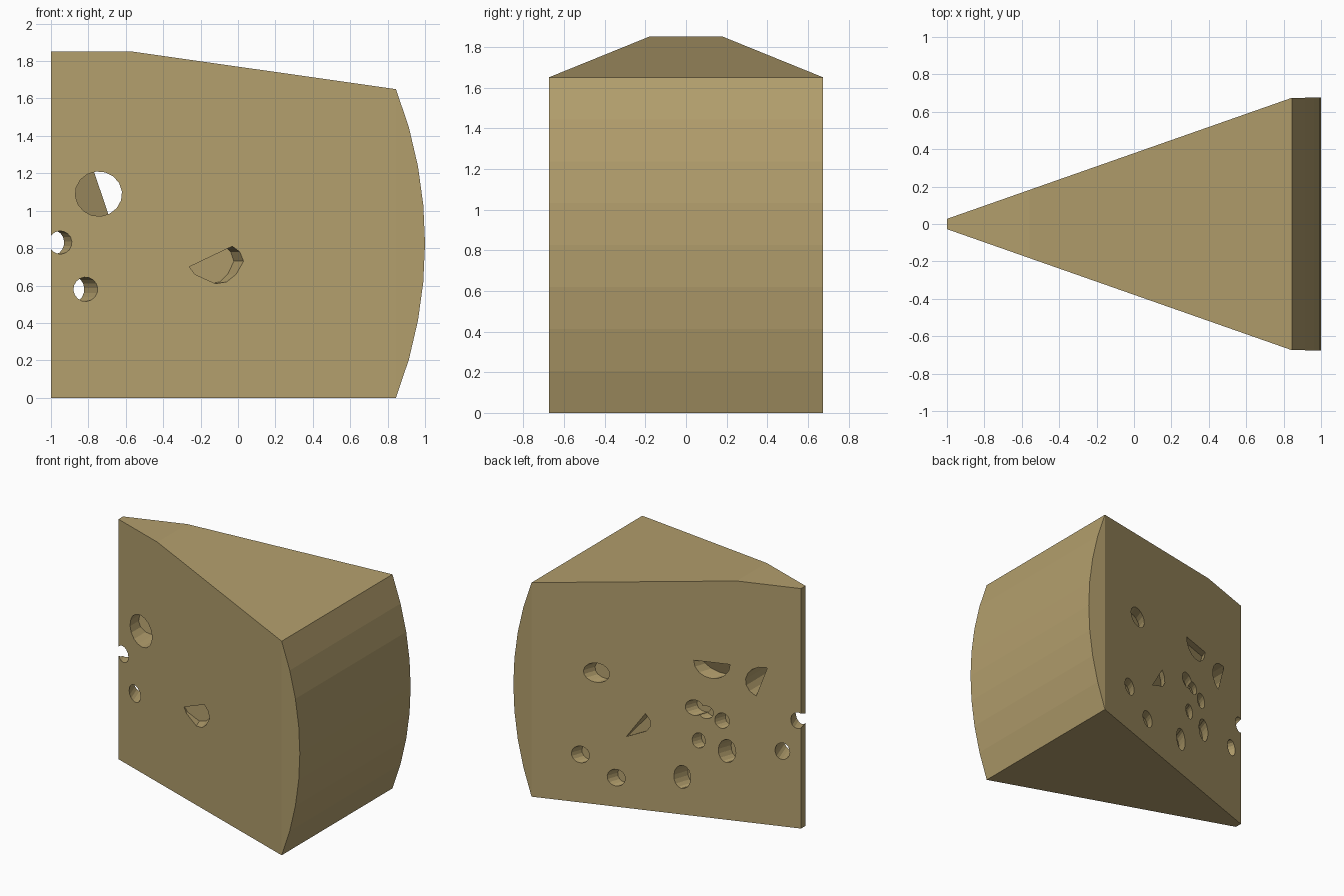
import bpy, bmesh, math

if "Cube" in bpy.data.objects:
    bpy.data.objects.remove(bpy.data.objects["Cube"])

SLOPE = (0.675 - 0.0275) / 1.845      # widening of the wedge along x


def half_width(x):
    return min(0.675, 0.0275 + (x + 1) * SLOPE)


cheese = bpy.data.materials.new("cheese_tan")
cheese.diffuse_color = (0.45, 0.345, 0.152, 1)
cheese.use_nodes = True
cheese.node_tree.nodes["Principled BSDF"].inputs["Base Color"].default_value = cheese.diffuse_color


def make_object(name, bm):
    bmesh.ops.recalc_face_normals(bm, faces=bm.faces)
    mesh = bpy.data.meshes.new(name)
    bm.to_mesh(mesh)
    bm.free()
    mesh.materials.append(cheese)
    ob = bpy.data.objects.new(name, mesh)
    bpy.context.collection.objects.link(ob)
    return ob


# Wedge: side profile spread to the tapering width, with a bulging rind
R = 2.27
arc = []
for i in range(9):
    z = 1.65 * i / 8
    arc.append((1 - R + math.sqrt(R * R - (z - 0.825) ** 2), z))
profile = [(-1, 0)] + arc + [(-0.56, 1.85), (-1, 1.85)]
bm = bmesh.new()
left = [bm.verts.new((x, -half_width(x), z)) for x, z in profile]
right = [bm.verts.new((x, half_width(x), z)) for x, z in profile]
n = len(profile)
for i in range(n):
    j = (i + 1) % n
    bm.faces.new((left[i], left[j], right[j], right[i]))
for side in (left, right):
    bm.faces.new(side[1:10])                            # rind end
    bm.faces.new([side[0], side[1]] + side[9:])         # cut face
wedge = make_object("cheese_wedge", bm)


# Hole cutter: outline on a cut face, pushed in; the floor may slope
def drill(side, outline, depth, gx=0.0, gz=0.0, lean=True):
    a = math.atan(SLOPE) if lean else 0.0
    cx = sum(p[0] for p in outline) / len(outline)
    cz = sum(p[1] for p in outline) / len(outline)
    bm = bmesh.new()

    def point(x, z, d):
        y = 0.0275 + (x + 1) * SLOPE - d * math.cos(a)
        return bm.verts.new((x - d * math.sin(a), side * y, z))

    outer = [point(x, z, -0.04) for x, z in outline]
    inner = [point(x, z, max(0.004, depth + gx * (x - cx) + gz * (z - cz)))
             for x, z in outline]
    bm.faces.new(outer)
    bm.faces.new(inner)
    k = len(outline)
    for i in range(k):
        j = (i + 1) % k
        bm.faces.new((outer[i], outer[j], inner[j], inner[i]))
    bmesh.ops.triangulate(bm, faces=bm.faces)
    cutter = make_object("hole_cutter", bm)
    cutter.hide_render = True
    mod = wedge.modifiers.new("hole", 'BOOLEAN')
    mod.operation = 'DIFFERENCE'
    mod.solver = 'EXACT'
    mod.object = cutter
    bpy.context.view_layer.objects.active = wedge
    bpy.ops.object.modifier_apply(modifier=mod.name)
    bpy.data.objects.remove(cutter)


def oval(x, z, rx, rz=None):
    rz = rz or rx
    return [(x + rx * math.cos(math.tau * i / 16 + 0.1),
             z + rz * math.sin(math.tau * i / 16 + 0.1)) for i in range(16)]


# Front face: half-through hole, tip notch, round tunnel, sloping pocket
drill(-1, oval(-0.745, 1.09, 0.125, 0.12), 0.2295, 1.0, 0.1, lean=False)
drill(-1, oval(-0.95, 0.83, 0.062), 0.3)
drill(-1, oval(-0.815, 0.58, 0.065), 0.35)
drill(-1, [(-0.26, 0.70), (-0.23, 0.66), (-0.12, 0.61), (-0.06, 0.62),
           (-0.01, 0.66), (0.03, 0.73), (0.01, 0.78), (-0.03, 0.81)],
      0.10, 0.5, 0.0)

# Back face: small round pockets
for x, z, rx, rz, depth in [
        (0.40, 1.015, 0.09, 0.075, 0.10), (0.51, 0.37, 0.062, 0.065, 0.09),
        (0.265, 0.224, 0.062, 0.065, 0.09), (-0.187, 0.29, 0.058, 0.09, 0.12),
        (-0.27, 0.835, 0.062, 0.06, 0.10), (-0.35, 0.81, 0.05, 0.05, 0.07),
        (-0.30, 0.586, 0.045, 0.06, 0.08), (-0.46, 0.76, 0.05, 0.06, 0.09),
        (-0.494, 0.53, 0.06, 0.09, 0.11)]:
    drill(1, oval(x, z, rx, rz), depth)

# Back face: half-moon and triangular chip with sloping floors
moon = [(-0.39 + 0.125 * math.cos(math.pi * i / 8),
         1.20 - 0.125 * math.sin(math.pi * i / 8)) for i in range(9)]
drill(1, moon, 0.10, 0.0, -0.5)
drill(1, [(0.196, 0.55), (0.066, 0.744), (0.035, 0.70),
          (0.032, 0.65), (0.06, 0.61)], 0.06, -0.4, 0.0)
